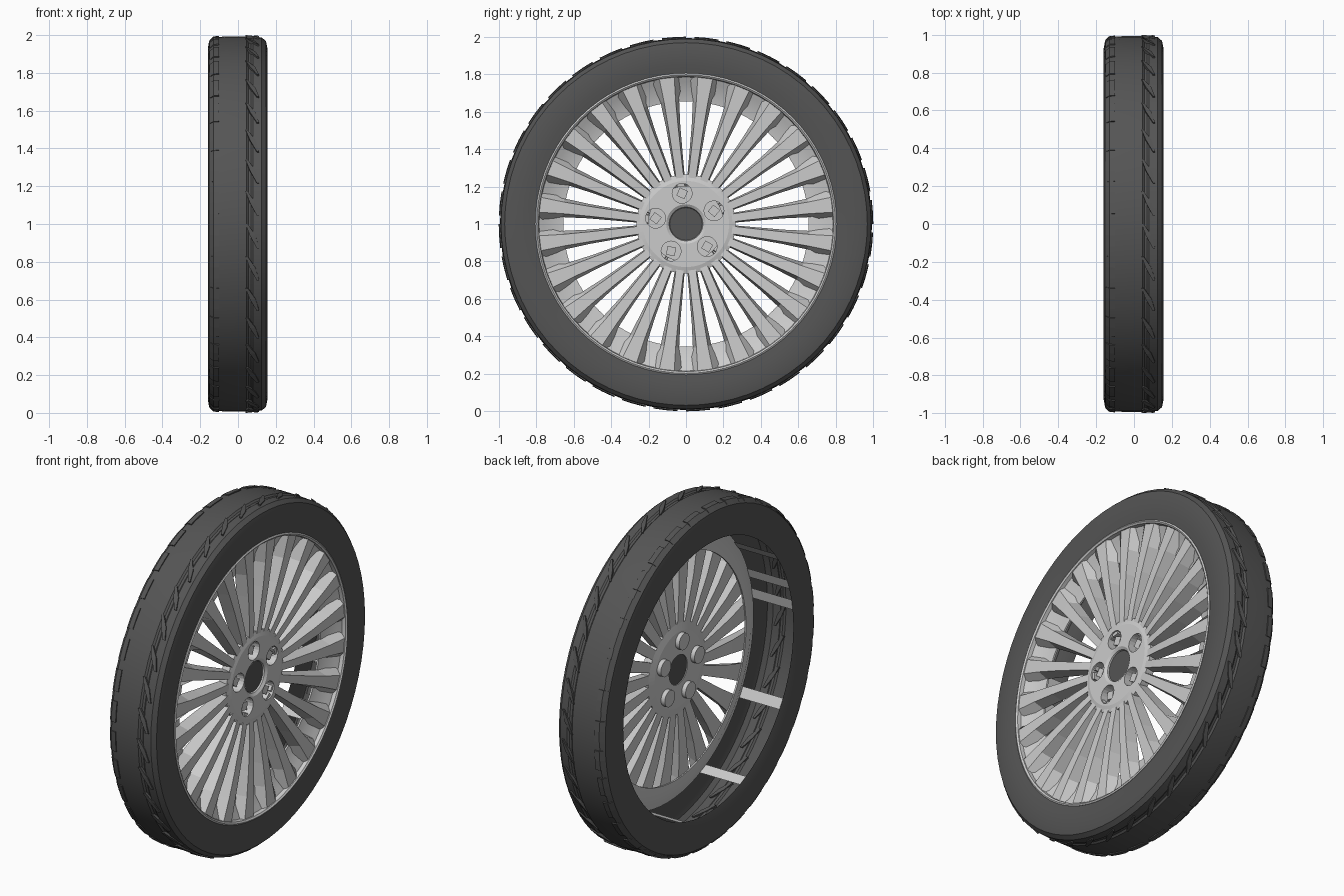
import bpy, bmesh, math, random
from mathutils import Vector

if "Cube" in bpy.data.objects:
    bpy.data.objects.remove(bpy.data.objects["Cube"])

random.seed(4)
SPOKES, BOLTS, TAU = 24, 5, math.tau

rubber = bpy.data.materials.new("dark_rubber")
rubber.diffuse_color = (0.09, 0.09, 0.09, 1)
rubber.use_nodes = True
rubber.node_tree.nodes["Principled BSDF"].inputs["Base Color"].default_value = rubber.diffuse_color


def polar(x, r, a):
    """Point on the wheel: x along the axle, angle a measured from +y towards +z."""
    return Vector((x, r * math.cos(a), 1 + r * math.sin(a)))


def finish(name, bm, mat=None, smooth=None):
    bmesh.ops.recalc_face_normals(bm, faces=bm.faces)
    me = bpy.data.meshes.new(name)
    bm.to_mesh(me)
    bm.free()
    ob = bpy.data.objects.new(name, me)
    bpy.context.collection.objects.link(ob)
    if mat:
        me.materials.append(mat)
    if smooth:
        bpy.ops.object.select_all(action='DESELECT')
        ob.select_set(True)
        bpy.context.view_layer.objects.active = ob
        bpy.ops.object.shade_smooth_by_angle(angle=math.radians(smooth))
    return ob


def lathe(name, profile, n=72, closed=False, mat=None, smooth=30):
    """Spin (x, r) points around the axle."""
    bm = bmesh.new()
    rings = [[bm.verts.new(polar(x, r, TAU * i / n)) for x, r in profile] for i in range(n)]
    m = len(profile)
    for i in range(n):
        p, q = rings[i], rings[(i + 1) % n]
        for j in range(m if closed else m - 1):
            k = (j + 1) % m
            bm.faces.new((p[j], p[k], q[k], q[j]))
    return finish(name, bm, mat, smooth)


def add_loft(bm, sections):
    """Closed solid through equal-length sections."""
    rows = [[bm.verts.new(p) for p in s] for s in sections]
    for a, b in zip(rows, rows[1:]):
        for j in range(len(a)):
            k = (j + 1) % len(a)
            bm.faces.new((a[j], a[k], b[k], b[j]))
    bm.faces.new(rows[0])
    bm.faces.new(rows[-1])


def add_disc(bm, centre_r, a, r, x0, x1, n=20, turn=0):
    """Prism parallel to the axle."""
    c = polar(0, centre_r, a)
    add_loft(bm, [[Vector((x, c.y + r * math.cos(TAU * i / n + turn),
                           c.z + r * math.sin(TAU * i / n + turn))) for i in range(n)]
                  for x in (x0, x1)])


# hollow tyre shell with shallow tread channels
lathe("tyre", [(-0.145, 0.79), (-0.158, 0.85), (-0.16, 0.93), (-0.153, 0.968), (-0.13, 0.988),
               (-0.06, 0.993), (0.045, 0.993), (0.055, 0.984), (0.07, 0.984), (0.08, 0.991),
               (0.125, 0.988), (0.148, 0.968), (0.156, 0.93), (0.155, 0.85), (0.145, 0.79)],
      mat=rubber)

# low tread blocks on the shoulder and slanted ribs beside the channel
bm = bmesh.new()
for i in range(36):
    a = TAU * i / 36
    add_loft(bm, [[polar(-0.15, 0.975, t), polar(-0.13, 0.993, t), polar(-0.1, 0.996, t),
                   polar(-0.1, 0.985, t), polar(-0.14, 0.975, t)] for t in (a, a + 0.06, a + 0.12)])
    add_loft(bm, [[polar(x, 0.98, t), polar(x, 1.0, t), polar(x + w, 0.996, t), polar(x + w, 0.98, t)]
                  for x, w, t in ((0.04, 0.012, a), (0.062, 0.03, a + 0.06), (0.10, 0.012, a + 0.13))])
finish("tread_blocks", bm, rubber)

# rim lip around the outer face
lathe("rim_lip", [(0.12, 0.80), (0.150, 0.805), (0.155, 0.797), (0.148, 0.788), (0.125, 0.784)], closed=True)

# dished ring joining the spoke ends
lathe("rim_dish", [(0.13, 0.79), (0.115, 0.76), (0.09, 0.71), (0.078, 0.655), (0.068, 0.655),
                   (0.08, 0.715), (0.105, 0.77), (0.12, 0.80)], closed=True)

# narrow barrel strips spanning the hollow tyre
bm = bmesh.new()
for deg in (143, 160, 170, 211, 246, 288, 322, 345, 12, 35, 62, 95):
    a = math.radians(deg)
    bm.faces.new([bm.verts.new(polar(x, 0.79, a + d)) for x, d in
                  ((-0.146, -0.04), (0.13, -0.04), (0.13, 0.04), (-0.146, 0.04))])
finish("barrel_strips", bm)

# tapered spokes, narrow ridge at the front and wider at the back
bm = bmesh.new()
for i in range(SPOKES):
    a = TAU * (i + 0.5) / SPOKES
    u, t = Vector((0, math.cos(a), math.sin(a))), Vector((0, -math.sin(a), math.cos(a)))
    rows = []
    # radius, front x, back x, front half width, back half width
    for r, xf, xb, wf, wb in ((0.20, 0.108, 0.06, 0.020, 0.024), (0.34, 0.122, 0.06, 0.022, 0.030),
                              (0.52, 0.134, 0.065, 0.026, 0.038), (0.66, 0.140, 0.075, 0.031, 0.05),
                              (0.785, 0.144, 0.115, 0.040, 0.085)):
        c = Vector((0, 0, 1)) + u * r
        rows.append([c + t * s + Vector((x, 0, 0)) for x, s in ((xf, -wf), (xf, wf), (xb, wb), (xb, -wb))])
    add_loft(bm, rows)
finish("spokes", bm)

# hub disc with bolt recesses
hub = lathe("hub", [(0.085, 0.085), (0.108, 0.09), (0.118, 0.105), (0.118, 0.23), (0.108, 0.265),
                    (0.06, 0.265), (0.05, 0.22), (0.05, 0.085)], closed=True, smooth=None)
bolt_angles = [TAU * (0.27 + i / BOLTS) for i in range(BOLTS)]
bm = bmesh.new()
for a in bolt_angles:
    add_disc(bm, 0.165, a, 0.053, 0.066, 0.2)
cutter = finish("recess_cutter", bm)
cutter.hide_render = True
cutter.hide_viewport = True
mod = hub.modifiers.new("recesses", 'BOOLEAN')
mod.operation, mod.object, mod.solver = 'DIFFERENCE', cutter, 'EXACT'

# bolt heads in the recesses and cups on the inner side
bm = bmesh.new()
for a in bolt_angles:
    add_disc(bm, 0.165, a, 0.033, 0.055, 0.10, n=4, turn=random.uniform(0, 1.5))
    add_disc(bm, 0.165, a, 0.048, 0.025, 0.06)
finish("bolts", bm, smooth=30)

# dark centre cap
bm = bmesh.new()
add_disc(bm, 0, 0, 0.087, 0.055, 0.1, n=32)
finish("centre_cap", bm, rubber, smooth=30)
